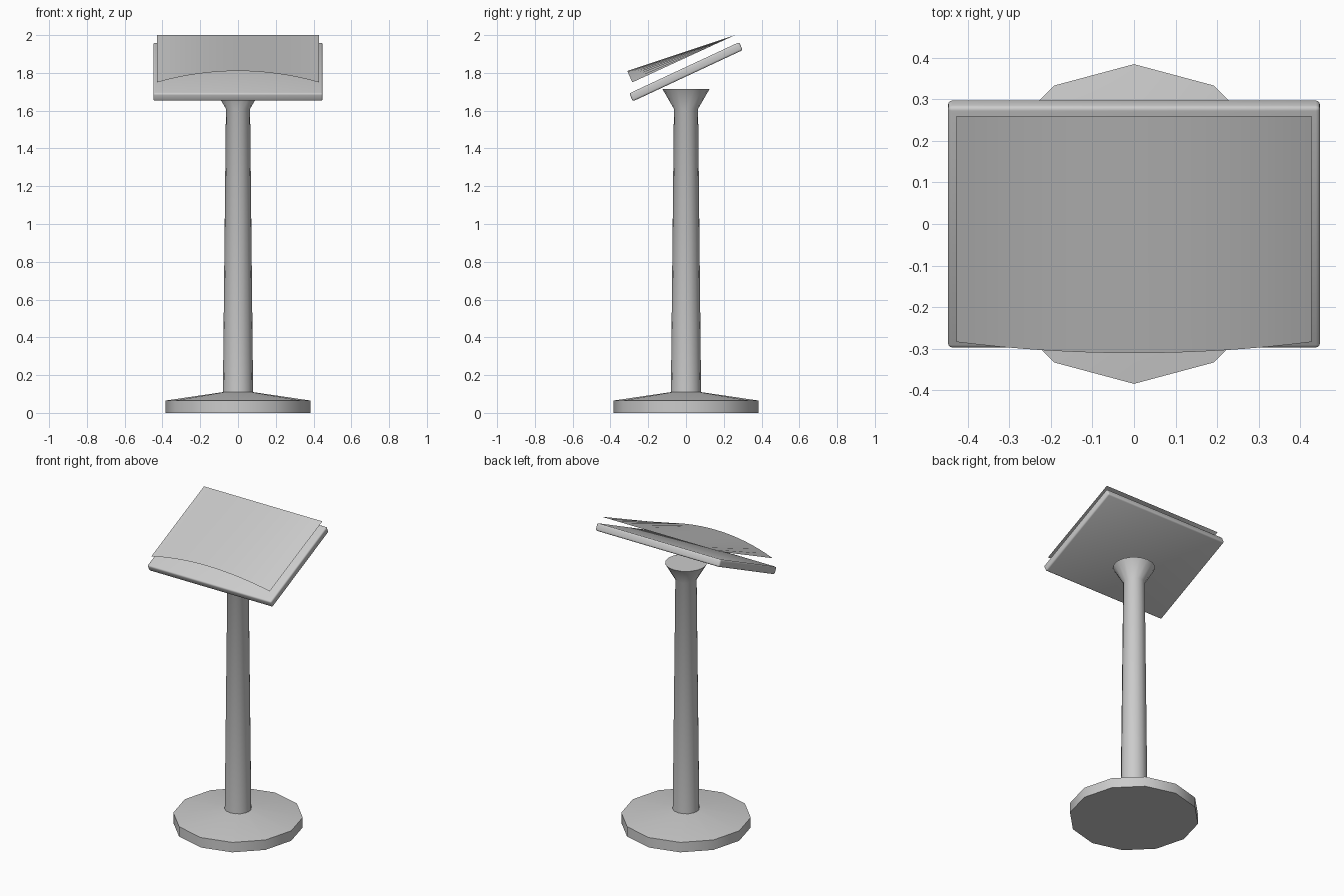
import bpy, bmesh, math
from mathutils import Matrix

cube = bpy.data.objects.get("Cube")
if cube:
    bpy.data.objects.remove(cube, do_unlink=True)

grey = bpy.data.materials.new("light grey")
grey.use_nodes = True
colour = (0.6, 0.6, 0.6, 1)
grey.diffuse_color = colour
grey.node_tree.nodes["Principled BSDF"].inputs["Base Color"].default_value = colour


def finish(name, bm, angle=35):
    """Turn a bmesh into a named, shaded object."""
    mesh = bpy.data.meshes.new(name)
    bm.to_mesh(mesh)
    bm.free()
    mesh.materials.append(grey)
    obj = bpy.data.objects.new(name, mesh)
    bpy.context.collection.objects.link(obj)
    bpy.ops.object.select_all(action='DESELECT')
    bpy.context.view_layer.objects.active = obj
    obj.select_set(True)
    bpy.ops.object.shade_smooth_by_angle(angle=math.radians(angle))
    return obj


def lathe(name, profile, sides):
    """Stack rings of (radius, height) and cap both ends."""
    bm = bmesh.new()
    rings = []
    for r, z in profile:
        angles = [math.tau * i / sides for i in range(sides)]
        rings.append([bm.verts.new((r * math.cos(a), r * math.sin(a), z)) for a in angles])
    for low, high in zip(rings, rings[1:]):
        for i in range(sides):
            j = (i + 1) % sides
            bm.faces.new((low[i], low[j], high[j], high[i]))
    bm.faces.new(rings[0][::-1])
    bm.faces.new(rings[-1])
    return finish(name, bm)


# Twelve-sided foot and tapered post with a flared collar
lathe("base", [(0.385, 0), (0.385, 0.065), (0.08, 0.11)], 12)
lathe("post", [(0.08, 0.1), (0.064, 1.61), (0.125, 1.715)], 16)

# Tilted board with rounded edges
bm = bmesh.new()
bmesh.ops.create_cube(bm, size=1)
bmesh.ops.scale(bm, vec=(0.896, 0.642, 0.046), verts=bm.verts)
bmesh.ops.bevel(bm, geom=bm.edges[:], offset=0.01, segments=3, profile=0.5, affect='EDGES')
bmesh.ops.transform(bm, verts=bm.verts, matrix=Matrix.Translation((0, 0, 1.806))
                    @ Matrix.Rotation(math.radians(25), 4, 'X'))
finish("board", bm)

# Thin sheet: straight along the back, bowed upwards along the front
bm = bmesh.new()
columns, half_width = 16, 0.428
pairs = []
for i in range(columns + 1):
    t = 2 * i / columns - 1
    bow = 1 - t * t
    x = t * half_width
    front = bm.verts.new((x, -0.284 - 0.027 * bow, 1.75 + 0.06 * bow))
    back = bm.verts.new((x, 0.26, 2.0))
    pairs.append((front, back))
for (f0, b0), (f1, b1) in zip(pairs, pairs[1:]):
    bm.faces.new((f0, f1, b1, b0))
finish("sheet", bm)
